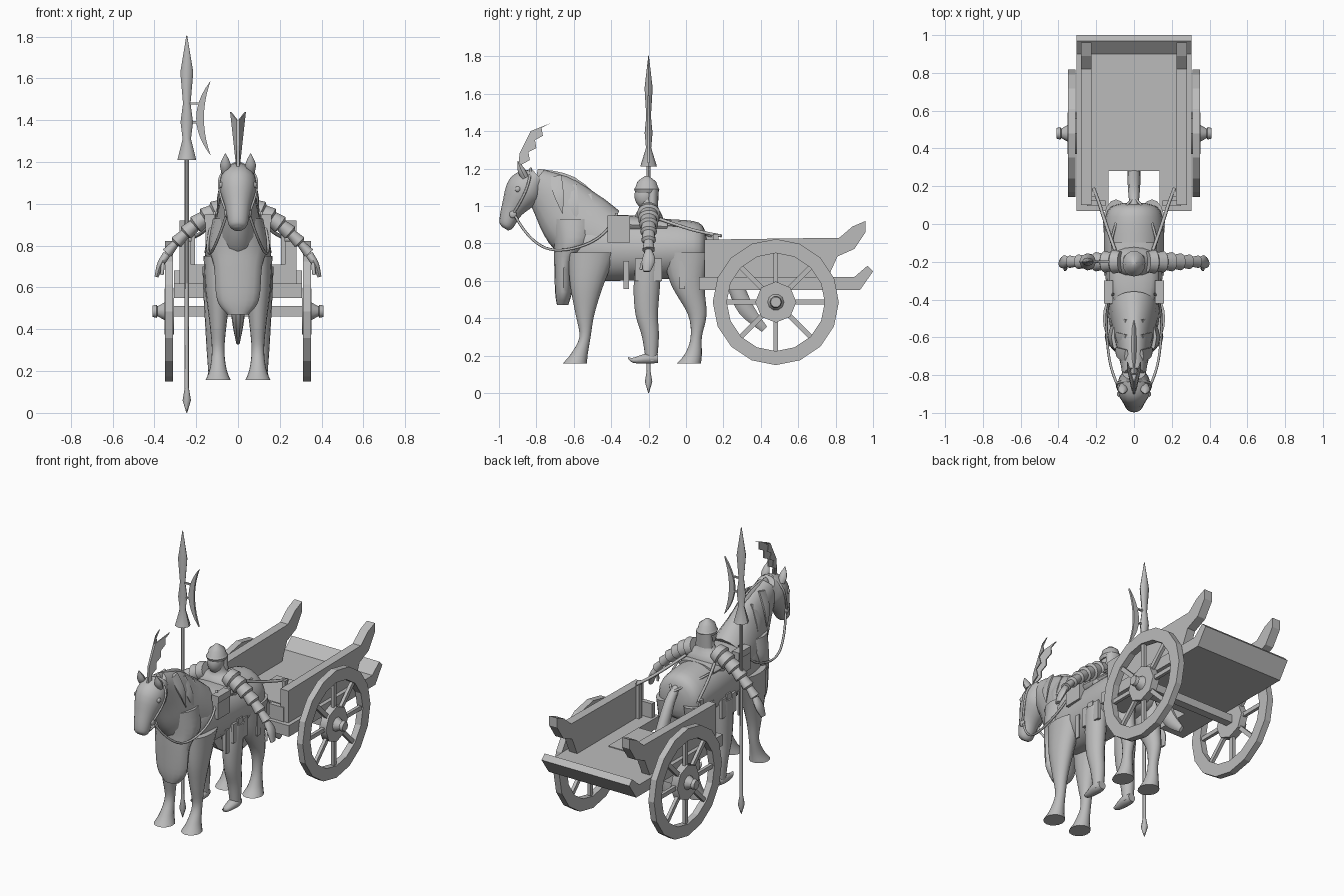
import bpy, bmesh, math
from mathutils import Vector, Matrix

if "Cube" in bpy.data.objects:
    bpy.data.objects.remove(bpy.data.objects["Cube"])

grey = bpy.data.materials.new("plain_grey")
grey.use_nodes = True
grey.diffuse_color = (.5, .5, .5, 1)
grey.node_tree.nodes["Principled BSDF"].inputs["Base Color"].default_value = grey.diffuse_color
ACROSS, ALONG, UP = Vector((1, 0, 0)), Vector((0, 1, 0)), Vector((0, 0, 1))
TIP = .002


def finish(name, bm, smooth=False):
    bmesh.ops.recalc_face_normals(bm, faces=bm.faces)
    mesh = bpy.data.meshes.new(name)
    bm.to_mesh(mesh)
    bm.free()
    mesh.materials.append(grey)
    ob = bpy.data.objects.new(name, mesh)
    bpy.context.collection.objects.link(ob)
    if smooth:
        bpy.ops.object.select_all(action='DESELECT')
        bpy.context.view_layer.objects.active = ob
        ob.select_set(True)
        bpy.ops.object.shade_smooth_by_angle(angle=math.radians(45))
    return ob


def pair(ob):
    """Repeat a left part on the right."""
    ob.modifiers.new("other_side", 'MIRROR')
    return ob


def refine(rows, steps):
    """Smooth curve through the rows."""
    result = []
    for i in range(len(rows) - 1):
        around = rows[max(i - 1, 0)], rows[i], rows[i + 1], rows[min(i + 2, len(rows) - 1)]
        for k in range(steps):
            t = k / steps
            result.append([q + t / 2 * (r - p + t * (2 * p - 5 * q + 4 * r - s + t * (3 * (q - r) + s - p)))
                           for p, q, r, s in zip(*around)])
    return result + [rows[-1]]


def loft(name, rows, sides=16, axis=ACROSS, steps=4, facing=None):
    """Skin elliptical rings given as (x, y, z, half size on axis, other half size)."""
    bm = bmesh.new()
    rows = refine(rows, steps)
    centres = [Vector(row[:3]) for row in rows]
    rings = []
    for i, (centre, row) in enumerate(zip(centres, rows)):
        heading = facing or centres[min(i + 1, len(rows) - 1)] - centres[max(i - 1, 0)]
        other = axis.cross(heading).normalized()
        angles = [math.tau * k / sides for k in range(sides)]
        rings.append([bm.verts.new(centre + axis * row[3] * math.cos(a) + other * row[4] * math.sin(a))
                      for a in angles])
    for ring, following in zip(rings, rings[1:]):
        for k in range(sides):
            bm.faces.new((ring[k - 1], ring[k], following[k], following[k - 1]))
    bm.faces.new(rings[0])
    bm.faces.new(rings[-1])
    return finish(name, bm, smooth=True)


def midline(name, rows, x=0, **options):
    """Loft in a plane of constant x, rows of (y, z, half width, half depth)."""
    return loft(name, [(x, *row) for row in rows], **options)


def hub(name, rows, sides):
    """Turned part on the wheel axis, rows of (x, radius)."""
    return pair(loft(name, [(x, *WHEEL.yz, r, r) for x, r in rows], sides, ALONG, steps=1))


def prism(name, outline, low, high, place=lambda d, a, b: (d, a, b)):
    """Extrude an outline of (y, z) from low to high x, or as place tells."""
    bm = bmesh.new()
    near, far = ([bm.verts.new(place(d, a, b)) for a, b in outline] for d in (low, high))
    bm.faces.new(near)
    bm.faces.new(far)
    for k in range(len(outline)):
        bm.faces.new((near[k - 1], near[k], far[k], far[k - 1]))
    return finish(name, bm)


def placed(centre, size, tilt=0):
    turn = Matrix.Rotation(tilt, 4, 'X')
    return Matrix.Translation(centre) @ turn @ Matrix.Diagonal((*size, 1))


def block(name, centre, size, tilt=0):
    bm = bmesh.new()
    bmesh.ops.create_cube(bm, size=1, matrix=placed(centre, size, tilt))
    return finish(name, bm)


def ball(name, centre, radii):
    bm = bmesh.new()
    bmesh.ops.create_uvsphere(bm, u_segments=16, v_segments=10, radius=1, matrix=placed(centre, radii))
    return finish(name, bm, smooth=True)


def strap(name, points, radius=.007):
    curve = bpy.data.curves.new(name, 'CURVE')
    curve.dimensions, curve.bevel_depth, curve.bevel_resolution = '3D', radius, 1
    spline = curve.splines.new('NURBS')
    spline.points.add(len(points) - 1)
    for point, position in zip(spline.points, points):
        point.co = (*position, 1)
    spline.order_u, spline.use_endpoint_u, spline.resolution_u = 3, True, 6
    curve.materials.append(grey)
    ob = bpy.data.objects.new(name, curve)
    bpy.context.collection.objects.link(ob)
    return pair(ob)


# Cart bed, notched at the front and turned up at the back
prism("cart_floor", [(.29, .55), (.93, .55), (1, .65), (.97, .68), (.9, .62), (.29, .62)], -.305, .305)
block("floor_step", (0, .43, .62), (.27, .3, .01))
pair(block("floor_arms", (.22, .18, .585), (.17, .22, .07)))
pair(prism("cart_walls", [(.1, .62), (.76, .62), (.81, .73), (.9, .77), (.96, .86),
                          (.96, .92), (.89, .89), (.82, .83), (.1, .82)], .225, .28))
pair(block("front_boards", (.2, .11, .66), (.1, .03, .1)))
pair(block("hitch_posts", (.215, .16, .73), (.02, .03, .24)))

# Axle and wheels
WHEEL = Vector((.33, .48, .486))
block("axle", (0, *WHEEL.yz), (.66, .05, .05))
bm = bmesh.new()
bmesh.ops.create_cone(bm, segments=16, radius1=.337, radius2=.337, depth=.04,
                      matrix=Matrix.Translation(WHEEL) @ Matrix.Rotation(math.pi / 2, 4, 'Y'))
rim = finish("wheel_rims", bm)
solid = rim.modifiers.new("rim_depth", 'SOLIDIFY')
solid.thickness, solid.offset = .075, -1
pair(rim)
for k in range(4):
    pair(block(f"wheel_spokes_{k}", WHEEL, (.02, .026, .54), k * math.pi / 4))
hub("hub_discs", [(.305, .11), (.352, .11)], sides=8)
hub("hub_caps", [(.35, .045), (.385, .025), (.39, .033), (.41, .028)], sides=10)

# Horse body, neck and head
midline("horse_body", [(.11, .77, .06, .06), (.07, .77, .14, .14), (-.1, .77, .16, .16),
                       (-.35, .77, .145, .17), (-.55, .78, .125, .17), (-.66, .78, .07, .1)], sides=20)
midline("horse_neck", [(-.45, .82, .13, .18), (-.57, .9, .11, .19), (-.69, 1.03, .08, .15), (-.81, 1.13, .06, .08)])
midline("horse_head", [(-.79, 1.16, .06, .05), (-.86, 1.09, .09, .1), (-.93, .98, .06, .06),
                       (-.96, .9, .045, .04), (-.97, .88, .02, .02)])
midline("mane", [(-.8, 1.16, .02, .04), (-.62, 1.11, .02, .05), (-.44, .98, .02, .03)], sides=8)
midline("chest_cloth", [(-.66, .47, .05, .03), (-.655, .54, .1, .045), (-.65, .7, .115, .055),
                        (-.6, .8, .14, .11), (-.6, .93, .12, .13)], facing=UP)
midline("tail", [(.08, .85, .02, .02), (.16, .78, .03, .03), (.26, .58, .035, .045), (.32, .45, .03, .045),
                 (.42, .34, .01, .02)], sides=10)

# Horse legs share one set of heights and thicknesses
HORSE_LEG = [(.75, .07, .13), (.58, .06, .09), (.42, .04, .05), (.3, .03, .03), (.21, .04, .045), (.157, .06, .065)]
for name, bend in (("fore_legs", (-.5, -.53, -.54, -.54, -.57, -.595)), ("hind_legs", (0, .01, .06, .055, .04, .015))):
    pair(midline(name, [(y, *row) for y, row in zip(bend, HORSE_LEG)], x=.095, facing=UP))
pair(midline("ears", [(-.86, 1.15, .02, .02), (-.88, 1.19, .025, .02), (-.9, 1.24, TIP, TIP)], x=.06, sides=8))
pair(ball("eyes", (.08, -.9, 1.09), (.01, .015, .015)))
for k in range(3):
    y, z = -.7 + k * .08, 1.1 - k * .05
    pair(loft(f"mane_locks_{k}", [(.04, y, z + .06, .01, .04), (.085, y + .02, z - .04, .01, .03),
                                  (.1, y + .04, z - .14, TIP, TIP)], sides=6))

# Plume of two vanes spreading from a front quill, with a ragged back edge
quill = [(-.9, 1.17), (-.89, 1.28), (-.83, 1.4)]
ragged = [(-.73 - .14 * t - .025 * (k % 2), 1.44 - .26 * t + .01 * (k % 2))
          for k, t in enumerate(i / 8 for i in range(9))]
plume = prism("plume", quill + ragged, 0, .006)
for vert in plume.data.vertices:
    if vert.index % len(quill + ragged) >= len(quill):
        vert.co.x += (vert.co.z - 1.15) * .11
pair(plume)

# Saddle, bags and straps
midline("saddle", [(-.42, .91, .1, .04), (-.3, .9, .13, .05), (-.1, .89, .12, .04)])
pair(block("saddle_bags", (.135, -.36, .87), (.04, .12, .13)))
pair(block("bag_flaps", (.135, -.36, .93), (.05, .12, .04)))
pair(block("front_girth", (.15, -.32, .63), (.01, .03, .15)))
pair(block("back_girth", (.155, -.02, .63), (.01, .03, .15)))
strap("reins", [(.05, -.92, .96), (.09, -.86, .84), (.14, -.7, .74), (.15, -.42, .83), (.11, -.37, .96)])
strap("bridle", [(.05, -.93, .95), (.09, -.87, 1.04), (.09, -.83, 1.16), (0, -.83, 1.2)])
strap("traces", [(.1, -.14, .93), (.15, 0, .88), (.19, .13, .85), (.215, .19, .84)], radius=.009)
strap("crupper", [(.12, -.1, .9), (.1, .05, .89), (0, .14, .83)])
pair(ball("bits", (.055, -.925, .955), (.01, .02, .02)))

# Soldier
midline("soldier_torso", [(-.2, .62, .12, .08), (-.2, .75, .1, .07), (-.2, .92, .13, .08),
                          (-.2, .99, .06, .05), (-.21, 1.04, .04, .04)])
ball("soldier_head", (0, -.22, 1.055), (.046, .056, .068))
midline("helmet", [(-.21, 1.07, .052, .06), (-.21, 1.09, .06, .068), (-.21, 1.1, .052, .06),
                   (-.21, 1.13, .045, .05), (-.21, 1.15, .02, .025), (-.21, 1.16, .01, .01)], steps=1)
midline("neck_guard", [(-.18, 1, .055, .03), (-.18, 1.09, .05, .035)], steps=1)

# Drooping arms of overlapping plates, flared at each lower edge
arm = []
for k in range(6):
    for reach, flare in ((0, -.008), (.04, 0)):
        d, r = k * .046 + reach, .063 - k * .006 + flare
        arm.append((.07 + d, -.2, .975 - .35 * d - 1.6 * d * d, r, r - .006))
pair(loft("arms", arm, 14, ALONG, steps=1))
pair(loft("hands", [(.34, -.2, .76, .02, .02), (.37, -.2, .71, .035, .018), (.39, -.21, .65, .02, .01)], 10, ALONG))
strap("thumbs", [(.36, -.22, .72), (.36, -.24, .69), (.365, -.24, .66)], radius=.009)
pair(midline("soldier_legs", [(-.2, .7, .06, .07), (-.21, .56, .055, .07), (-.21, .42, .047, .06),
                              (-.19, .3, .04, .045), (-.185, .17, .03, .03)], x=.11, facing=UP))
pair(midline("shoes", [(-.15, .185, .025, .025), (-.2, .185, .035, .03), (-.28, .175, .02, .015),
                       (-.31, .19, TIP, TIP)], x=.11, sides=10))
for k in range(3):
    pair(block(f"skirt_plates_{k}", (.15, -.25 + k * .05, .66), (.02, .044, .15 - abs(k - 1) * .03)))

# Halberd
POLE_X, POLE_Y = -.245, -.2
POLE = [(0, TIP), (.06, .02), (.12, .01), (1.21, .01), (1.21, .045), (1.31, .02), (1.39, .03), (1.48, .018),
        (1.63, .031), (1.805, TIP)]
loft("halberd", [(POLE_X, POLE_Y, z, r, r if z < 1.3 else r * .7) for z, r in POLE], sides=8, steps=1)
span = [k / 5 for k in range(-5, 6)]
belly = [(-.2 + .07 * t * t, 1.41 + .18 * t) for t in span]
edge = [(-.163 + .033 * t * t, 1.41 + .18 * t) for t in span[-2:0:-1]]
prism("halberd_crescent", belly + edge, POLE_Y - .006, POLE_Y + .006, lambda d, a, b: (a, d, b))
for z in (1.39, 1.48):
    block("crescent_rod", (-.215, POLE_Y, z), (.05, .01, .01))
